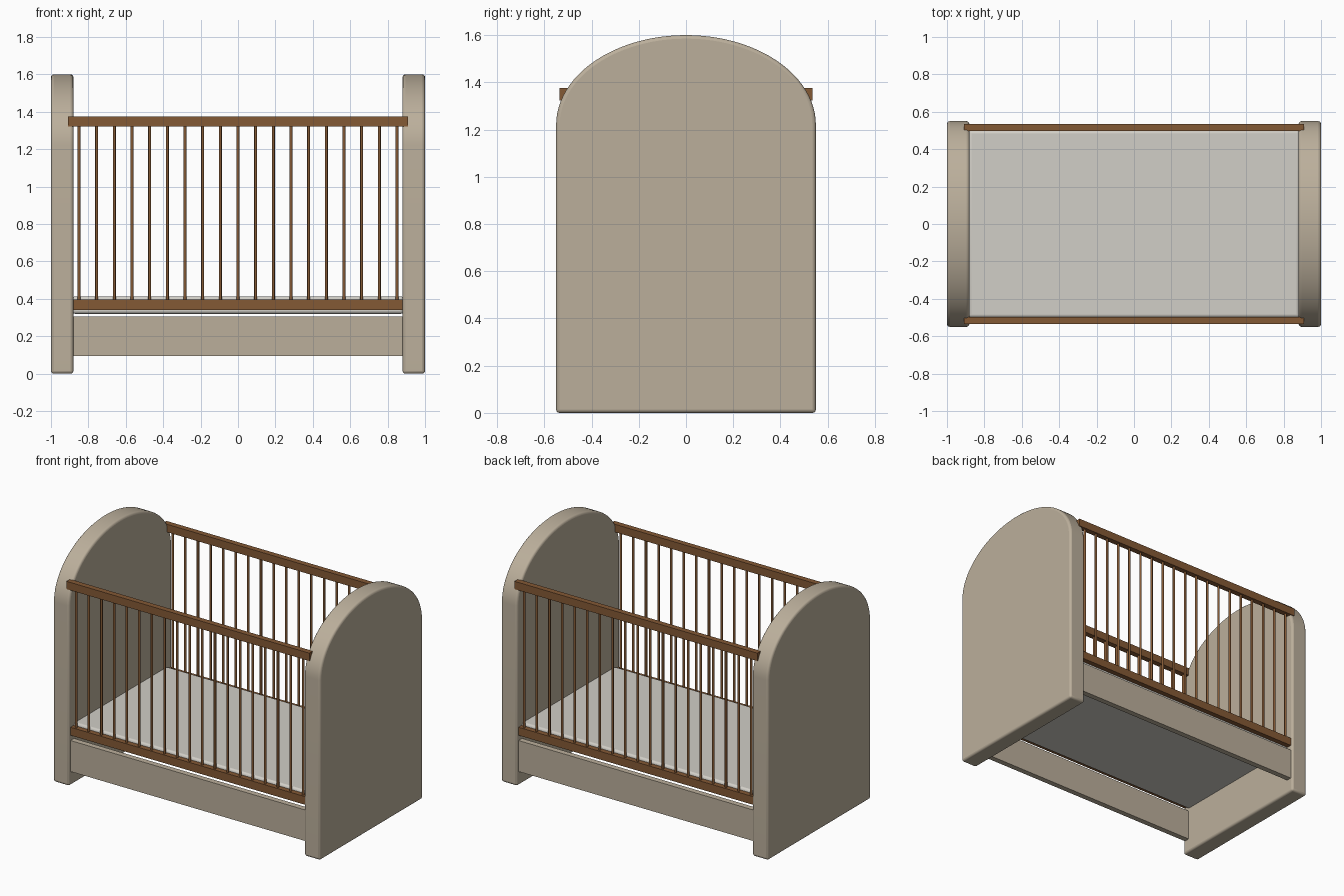
import bpy, bmesh, math

cube = bpy.data.objects.get("Cube")
if cube:
    bpy.data.objects.remove(cube, do_unlink=True)


def material(name, rgb):
    m = bpy.data.materials.new(name)
    m.use_nodes = True
    m.diffuse_color = (*rgb, 1)
    m.node_tree.nodes["Principled BSDF"].inputs["Base Color"].default_value = (*rgb, 1)
    return m


BEIGE = material("beige paint", (0.50, 0.43, 0.33))
WOOD = material("brown wood", (0.23, 0.10, 0.035))
FABRIC = material("pale grey fabric", (0.64, 0.62, 0.57))


def finish(name, bm, mat, bevel=0, segments=3):
    """Turn a bmesh into a coloured object, with optional rounded edges."""
    bmesh.ops.recalc_face_normals(bm, faces=bm.faces)
    mesh = bpy.data.meshes.new(name)
    bm.to_mesh(mesh)
    bm.free()
    mesh.materials.append(mat)
    ob = bpy.data.objects.new(name, mesh)
    bpy.context.collection.objects.link(ob)
    if bevel:
        mod = ob.modifiers.new("rounded edges", 'BEVEL')
        mod.width, mod.segments = bevel, segments
        mod.limit_method, mod.angle_limit = 'ANGLE', math.radians(40)
    bpy.ops.object.select_all(action='DESELECT')
    ob.select_set(True)
    bpy.context.view_layer.objects.active = ob
    bpy.ops.object.shade_smooth_by_angle(angle=math.radians(35))
    return ob


def box(name, lo, hi, mat, bevel=0):
    bm = bmesh.new()
    bmesh.ops.create_cube(bm, size=1)
    for v in bm.verts:
        v.co = [a + (c + 0.5) * (b - a) for a, b, c in zip(lo, hi, v.co)]
    return finish(name, bm, mat, bevel)


# Arched end panels
def end_panel(name, side):
    half, spring, rise, steps = 0.55, 1.22, 0.38, 48
    outline = [(-half, 0), (half, 0)]
    for i in range(steps + 1):
        a = math.pi * i / steps
        outline.append((half * math.cos(a), spring + rise * math.sin(a)))
    bm = bmesh.new()
    face = bm.faces.new([bm.verts.new((side * 0.88, y, z)) for y, z in outline])
    new = bmesh.ops.extrude_face_region(bm, geom=[face])["geom"]
    moved = [v for v in new if isinstance(v, bmesh.types.BMVert)]
    bmesh.ops.translate(bm, verts=moved, vec=(side * 0.12, 0, 0))
    finish(name, bm, BEIGE, 0.015)


end_panel("left_end_panel", 1)
end_panel("right_end_panel", -1)

# Mattress
box("mattress", (-0.885, -0.5, 0.32), (0.885, 0.5, 0.413), FABRIC, 0.015)


# Row of upright bars
def bars(name, y, count=19, reach=0.85, low=0.38, high=1.34):
    bm = bmesh.new()
    for i in range(count):
        x = -reach + 2 * reach * i / (count - 1)
        made = bmesh.ops.create_cone(bm, cap_ends=True, segments=12, radius1=0.008,
                                     radius2=0.008, depth=high - low)
        bmesh.ops.translate(bm, verts=made["verts"], vec=(x, y, (low + high) / 2))
    finish(name, bm, WOOD)


# Long sides: apron, two rails and the bars between them
for side, s in (("front", -1), ("back", 1)):
    near, far = sorted((s * 0.497, s * 0.535))
    box(side + "_apron", (-0.89, near, 0.095), (0.89, far, 0.305), BEIGE)
    box(side + "_bottom_rail", (-0.89, near, 0.34), (0.89, far, 0.395), WOOD)
    box(side + "_top_rail", (-0.91, near, 1.322), (0.91, far, 1.375), WOOD)
    bars(side + "_bars", s * 0.516)
